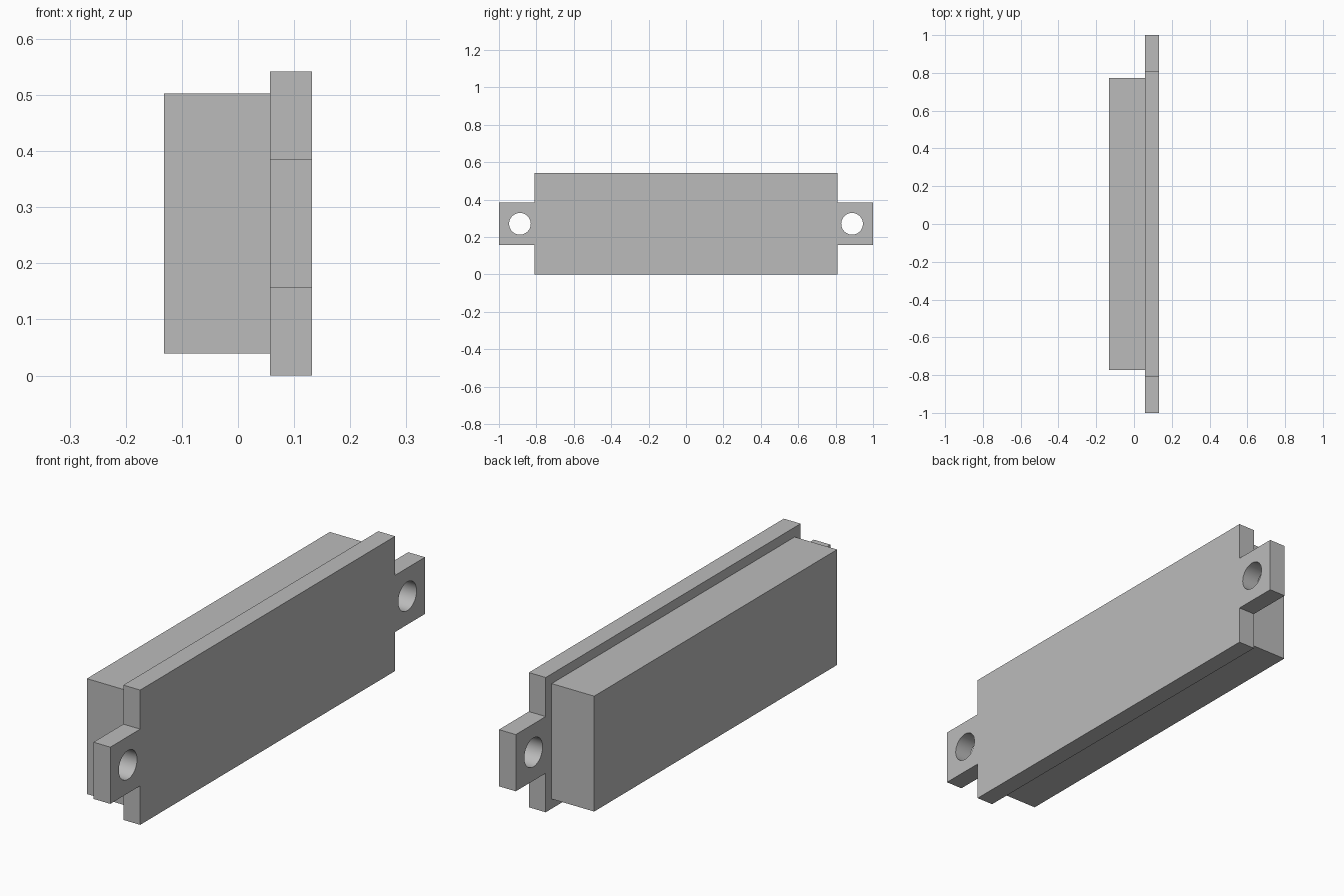
import bpy, bmesh, math

cube = bpy.data.objects.get("Cube")
if cube:
    bpy.data.objects.remove(cube, do_unlink=True)

grey = bpy.data.materials.new("plain grey")
grey.use_nodes = True
colour = (0.5, 0.5, 0.5, 1)
grey.diffuse_color = colour
grey.node_tree.nodes["Principled BSDF"].inputs["Base Color"].default_value = colour

BACK, SEAM, FACE = -0.132, 0.057, 0.132   # depths along x
MID = 0.271                               # height of the centre line


def prism(name, outline, x0, x1):
    """Extrude a (y, z) outline along x."""
    bm = bmesh.new()
    face = bm.faces.new([bm.verts.new((x0, y, z)) for y, z in outline])
    extruded = bmesh.ops.extrude_face_region(bm, geom=[face])["geom"]
    verts = [v for v in extruded if isinstance(v, bmesh.types.BMVert)]
    bmesh.ops.translate(bm, verts=verts, vec=(x1 - x0, 0, 0))
    bmesh.ops.recalc_face_normals(bm, faces=bm.faces)
    mesh = bpy.data.meshes.new(name)
    bm.to_mesh(mesh)
    bm.free()
    mesh.materials.append(grey)
    obj = bpy.data.objects.new(name, mesh)
    bpy.context.collection.objects.link(obj)
    return obj


# Rear housing block
w, h = 0.772, 0.232
prism("housing", [(-w, MID - h), (w, MID - h), (w, MID + h), (-w, MID + h)], BACK, SEAM)

# Front plate with a mounting tab at each end
w, h, tab = 0.81, 0.271, 0.114
quarter = [(w, h), (w, tab), (1, tab)]
half = [(y, -z) for y, z in quarter] + [(y, z) for y, z in reversed(quarter)]
outline = half + [(-y, -z) for y, z in half]
plate = prism("mounting_plate", [(y, MID + z) for y, z in outline], SEAM, FACE)

# Screw holes through the tabs
for side, label in ((-1, "front"), (1, "back")):
    bpy.ops.mesh.primitive_cylinder_add(
        vertices=48, radius=0.058, depth=0.3,
        location=((SEAM + FACE) / 2, side * 0.888, MID),
        rotation=(0, math.pi / 2, 0))
    cutter = bpy.context.object
    cutter.name = label + "_hole_cutter"
    cutter.data.materials.append(grey)
    cutter.hide_render = True
    cutter.display_type = 'WIRE'
    cut = plate.modifiers.new(label + " hole", 'BOOLEAN')
    cut.operation = 'DIFFERENCE'
    cut.solver = 'EXACT'
    cut.object = cutter

# Smooth hole walls, sharp plate edges
bpy.ops.object.select_all(action='DESELECT')
plate.select_set(True)
bpy.context.view_layer.objects.active = plate
for mod in list(plate.modifiers):
    bpy.ops.object.modifier_apply(modifier=mod.name)
bpy.ops.object.shade_smooth_by_angle(angle=math.radians(30))
for obj in [o for o in bpy.data.objects if o.name.endswith("_hole_cutter")]:
    bpy.data.objects.remove(obj, do_unlink=True)
